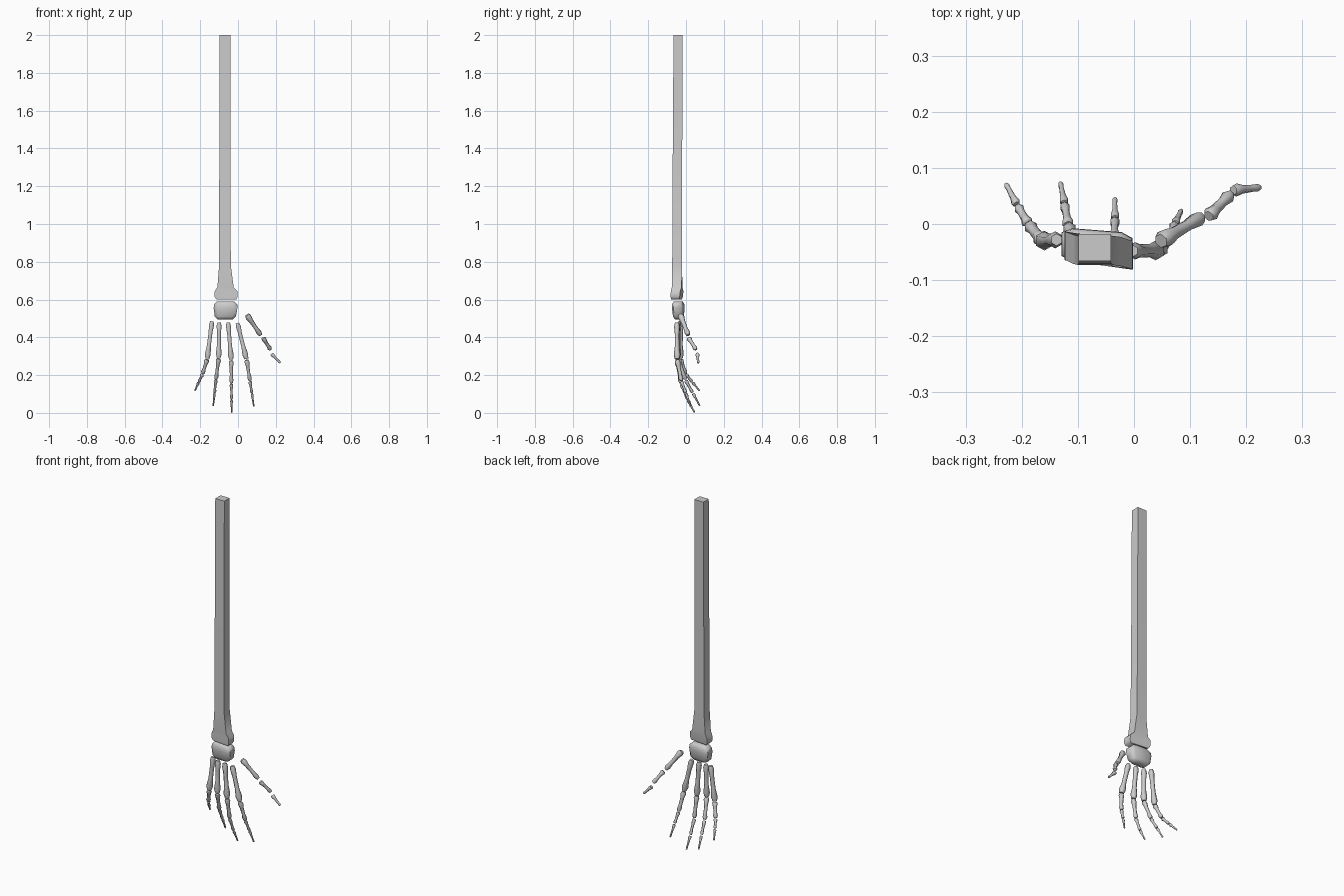
import bpy, math
from mathutils import Vector

if "Cube" in bpy.data.objects:
    bpy.data.objects.remove(bpy.data.objects["Cube"])


def loft(name, rings):
    """Skin a list of equal-length rings and cap both ends."""
    n = len(rings[0])
    verts = [p for r in rings for p in r]
    faces = [tuple(reversed(range(n))),
             tuple(range(len(verts) - n, len(verts)))]
    for k in range(len(rings) - 1):
        for i in range(n):
            j = (i + 1) % n
            faces.append((k * n + i, k * n + j, (k + 1) * n + j, (k + 1) * n + i))
    me = bpy.data.meshes.new(name)
    me.from_pydata(verts, [], faces)
    me.update()
    ob = bpy.data.objects.new(name, me)
    bpy.context.collection.objects.link(ob)
    bpy.ops.object.select_all(action='DESELECT')
    ob.select_set(True)
    bpy.context.view_layer.objects.active = ob
    bpy.ops.object.shade_smooth_by_angle(angle=math.radians(65))
    return ob


def block_ring(z, cx, cy, hx, hy, skew=0.0, cut=0.0):
    """Horizontal rectangle, optionally sheared in y and with cut corners."""
    if cut:
        c, d = hx * (1 - cut), hy * (1 - cut)
        pts = [(-c, -hy), (c, -hy), (hx, -d), (hx, d), (c, hy), (-c, hy), (-hx, d), (-hx, -d)]
    else:
        pts = [(-hx, -hy), (hx, -hy), (hx, hy), (-hx, hy)]
    return [(cx + x, cy + y + skew * x, z) for x, y in pts]


# Along-bone position, radius factor: knobbly ends and a slim shaft
BONE = [(0, .72), (.1, 1.0), (.3, .74), (.65, .7), (.88, 1.0), (1, .68)]
TIP = [(0, .75), (.12, 1.0), (.35, .7), (.75, .6), (.92, .7), (1, .5)]


def bone(name, a, b, r0, r1, profile=BONE, sides=6):
    a, b = Vector(a), Vector(b)
    d = (b - a).normalized()
    u = (Vector((1, 0, 0)) - d * d.x).normalized()
    v = d.cross(u)
    rings = []
    for t, f in profile:
        r = (r0 + (r1 - r0) * t) * f
        c = a.lerp(b, t)
        rings.append([c + r * (u * math.cos(w) + v * math.sin(w))
                      for w in (math.tau * (i + .5) / sides for i in range(sides))])
    return loft(name, rings)


# Forearm: square shaft flaring at the wrist
loft("forearm", [
    block_ring(.60, -.062, -.050, .052, .022, -.12),
    block_ring(.615, -.063, -.049, .061, .024, -.14),
    block_ring(.645, -.063, -.047, .060, .025, -.14),
    block_ring(.665, -.066, -.047, .043, .026, -.05),
    block_ring(.78, -.069, -.047, .031, .026),
    block_ring(1.4, -.070, -.045, .029, .025),
    block_ring(2.0, -.070, -.042, .029, .024)])

# Wrist block
loft("wrist", [
    block_ring(.495, -.068, -.040, .040, .018, 0, .3),
    block_ring(.510, -.067, -.040, .056, .027, -.05, .3),
    block_ring(.555, -.066, -.041, .063, .030, -.08, .3),
    block_ring(.575, -.065, -.041, .061, .029, -.08, .3),
    block_ring(.590, -.066, -.041, .046, .022, -.05, .3)])

# Fingers: joint positions from the palm to the tip
FINGERS = {
    "little": [(-.138, -.028, .485), (-.163, -.030, .285), (-.188, -.001, .205),
               (-.208, .033, .163), (-.228, .071, .118)],
    "ring": [(-.100, -.040, .478), (-.102, -.043, .29), (-.117, -.003, .175),
             (-.124, .036, .105), (-.131, .073, .038)],
    "middle": [(-.052, -.046, .478), (-.036, -.047, .28), (-.035, -.026, .155),
               (-.034, .009, .07), (-.034, .045, .002)],
    "index": [(-.003, -.048, .476), (.045, -.047, .283), (.064, -.024, .168),
              (.073, .000, .105), (.084, .024, .034)],
}
RADII = [(.015, .018), (.015, .012), (.011, .009), (.0085, .007)]
PARTS = ["palm_bone", "lower_bone", "middle_bone", "tip_bone"]
for finger, joints in FINGERS.items():
    for i, part in enumerate(PARTS):
        a, b = Vector(joints[i]), Vector(joints[i + 1])
        gap = (b - a).normalized() * .003
        bone(f"{finger}_{part}", a + gap * (i > 0), b - gap * (i < 3), *RADII[i],
             profile=TIP if i == 3 else BONE)

# Thumb: three separated bones
bone("thumb_palm_bone", (.048, -.030, .518), (.120, .012, .412), .018, .014)
bone("thumb_lower_bone", (.133, .014, .397), (.172, .053, .335), .014, .012)
bone("thumb_tip_bone", (.177, .060, .313), (.224, .065, .265), .012, .010, profile=TIP)
